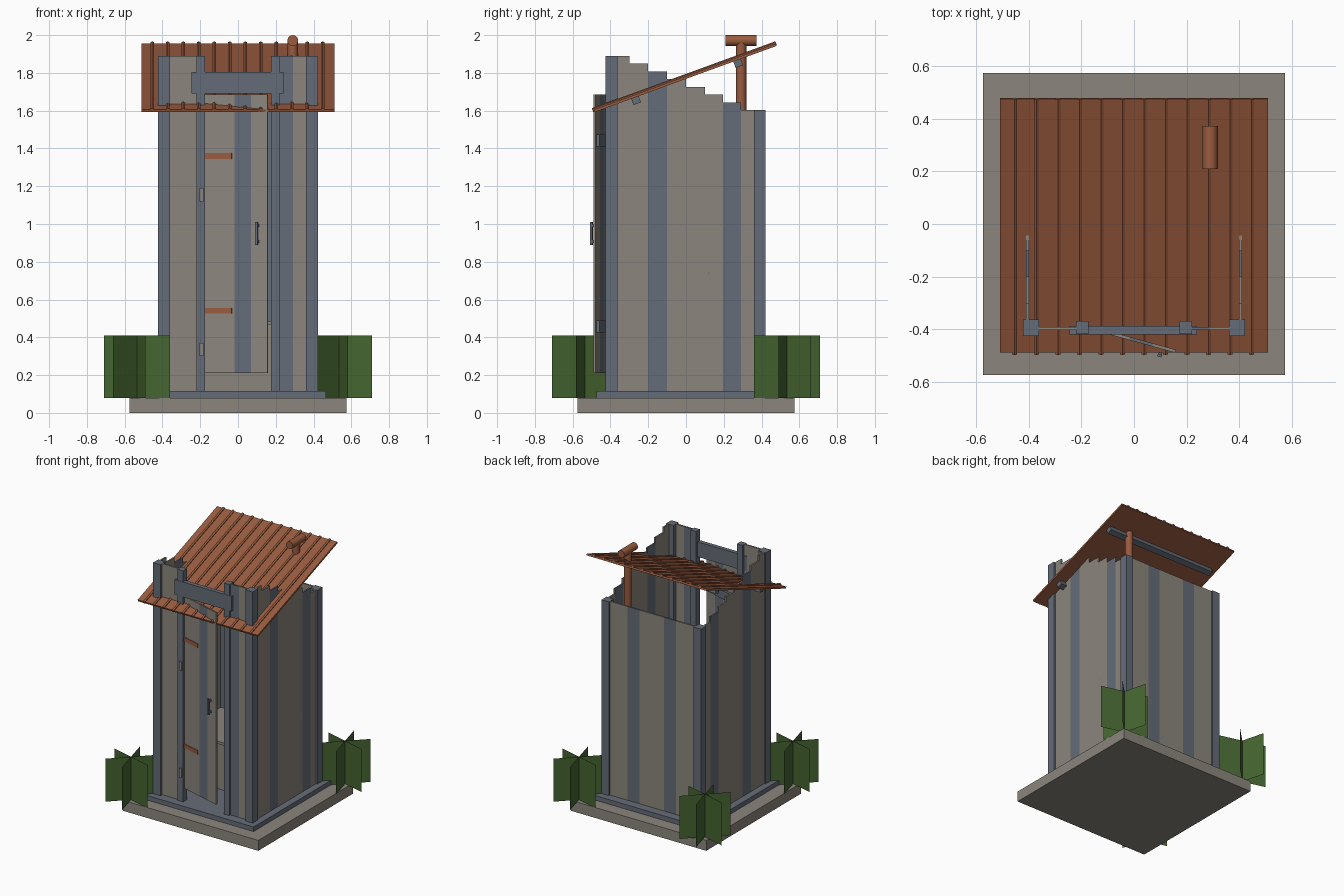
import bpy, bmesh
from math import radians, pi
from mathutils import Matrix, Vector

if "Cube" in bpy.data.objects:
    bpy.data.objects.remove(bpy.data.objects["Cube"])


def material(name, rgb):
    m = bpy.data.materials.new(name)
    m.diffuse_color = (*rgb, 1)
    m.use_nodes = True
    m.node_tree.nodes["Principled BSDF"].inputs["Base Color"].default_value = m.diffuse_color
    return m


GREY = material("weathered_grey", (0.26, 0.235, 0.205))
BLUE = material("slate_blue", (0.13, 0.15, 0.185))
RUST = material("rust", (0.32, 0.105, 0.05))
GREEN = material("leaf_green", (0.06, 0.13, 0.03))
ID = Matrix.Identity(4)


def finish(name, bm, mat):
    me = bpy.data.meshes.new(name)
    bm.to_mesh(me)
    bm.free()
    me.materials.append(mat)
    ob = bpy.data.objects.new(name, me)
    bpy.context.collection.objects.link(ob)
    return ob


def box(name, lo, hi, mat, frame=ID):
    """Box between two corners, in an optional local frame."""
    lo, hi = Vector(lo), Vector(hi)
    bm = bmesh.new()
    bmesh.ops.create_cube(bm, size=1)
    bmesh.ops.scale(bm, vec=hi - lo, verts=bm.verts)
    bmesh.ops.translate(bm, vec=(lo + hi) / 2, verts=bm.verts)
    bm.transform(frame)
    return finish(name, bm, mat)


def rod(name, a, b, r, sides, mat, frame=ID):
    """Cylinder from a to b."""
    a, b = Vector(a), Vector(b)
    bm = bmesh.new()
    bmesh.ops.create_cone(bm, cap_ends=True, segments=sides, radius1=r,
                          radius2=r, depth=(b - a).length)
    turn = Vector((0, 0, 1)).rotation_difference(b - a).to_matrix().to_4x4()
    bm.transform(frame @ Matrix.Translation((a + b) / 2) @ turn)
    return finish(name, bm, mat)


Z0 = 0.08    # slab top
ZF = 0.115   # floor top

# Slab and floor
box("base_slab", (-0.575, -0.575, 0), (0.575, 0.575, Z0), GREY)
box("floor", (-0.465, -0.475, Z0), (0.465, 0.475, ZF), BLUE)

# Corner posts, door jambs and lintel
for s, side in ((-1, "left"), (1, "right")):
    x = s * 0.392
    box(f"front_post_{side}", (x - 0.031, -0.426, ZF), (x + 0.031, -0.363, 1.89), BLUE)
    box(f"back_post_{side}", (x - 0.031, 0.36, ZF), (x + 0.031, 0.422, 1.603), BLUE)
    x = s * 0.197
    box(f"door_jamb_{side}", (x - 0.023, -0.418, ZF), (x + 0.023, -0.37, 1.89), BLUE)
box("lintel", (-0.245, -0.42, 1.69), (0.24, -0.388, 1.805), BLUE)

# Side wall planks, stepping down to the back
edges = [-0.363, -0.3, -0.2, -0.1, 0.0, 0.1, 0.195, 0.29, 0.36]
for s, side in ((-1, "left"), (1, "right")):
    for i in range(8):
        x = s * 0.405
        box(f"{side}_plank_{i}", (x - 0.006, edges[i], ZF),
            (x + 0.006, edges[i + 1], 1.89 - 0.041 * i), BLUE if i in (2, 6) else GREY)

# Back wall planks
edges = [-0.361, -0.3, -0.2, -0.1, 0.0, 0.11, 0.21, 0.3, 0.361]
for i in range(8):
    box(f"back_plank_{i}", (edges[i], 0.397, ZF), (edges[i + 1], 0.409, 1.603),
        BLUE if i in (2, 5) else GREY)

# Front wall planks either side of the door
for i, (a, b, m) in enumerate(((-0.361, -0.29, GREY), (-0.29, -0.22, GREY),
                               (0.22, 0.29, BLUE), (0.29, 0.361, GREY))):
    box(f"front_plank_{i}", (a, -0.404, ZF), (b, -0.392, 1.89), m)

# Door, swung slightly open about its left edge
D = Matrix.Translation((-0.175, -0.392, 0)) @ Matrix.Rotation(radians(-15.5), 4, 'Z')
for i, (a, b, m) in enumerate(((0, 0.08, GREY), (0.08, 0.165, GREY),
                               (0.165, 0.255, BLUE), (0.255, 0.345, GREY))):
    box(f"door_plank_{i}", (a, -0.006, 0.21), (b, 0.006, 1.685), m, D)
for i, z in enumerate((0.425, 1.41)):
    box(f"door_brace_{i}", (0.02, 0.006, z), (0.325, 0.022, z + 0.065), BLUE, D)
for i, z in enumerate((0.525, 1.345)):
    box(f"hinge_strap_{i}", (0, -0.012, z), (0.15, -0.006, z + 0.03), RUST, D)
for i, z in enumerate((0.3, 1.12)):
    box(f"hinge_pin_{i}", (-0.203, -0.426, z), (-0.183, -0.415, z + 0.07), GREY)
box("door_handle", (0.284, -0.037, 0.89), (0.3, -0.026, 1.01), BLUE, D)
for i, z in enumerate((0.9, 0.985)):
    box(f"handle_stub_{i}", (0.286, -0.027, z), (0.298, -0.006, z + 0.015), BLUE, D)

# Bench inside and paper holder
box("bench_front", (-0.399, -0.1, ZF), (0.399, -0.085, 0.465), GREY)
box("bench_top", (-0.399, -0.11, 0.465), (0.399, 0.397, 0.485), GREY)
rod("paper_holder", (0.27, 0.12, 0.74), (0.412, 0.12, 0.74), 0.005, 6, BLUE)
rod("paper_roll", (0.28, 0.12, 0.74), (0.38, 0.12, 0.74), 0.04, 10, GREY)

# Roof sheet, ribs and purlins in the tilted frame
R = Matrix.Translation((0, -0.005, 1.775)) @ Matrix.Rotation(radians(20), 4, 'X')
L = 0.513
box("roof_sheet", (-0.51, -L, -0.008), (0.51, L, 0.006), RUST, R)
for i in range(12):
    x = -0.454 + 0.082 * i
    rod(f"roof_rib_{i}", (x, -L - 0.006, 0.006), (x, L + 0.002, 0.006), 0.011, 6, RUST, R)
for i, y in enumerate((-0.285, 0.29)):
    box(f"purlin_{i}", (-0.46, y - 0.021, -0.043), (0.46, y + 0.021, -0.008), BLUE, R)

# Vent pipe with a crosswise cap
for ob in (rod("vent_pipe", (0.29, 0.292, 0.485), (0.29, 0.292, 1.97), 0.027, 12, RUST),
           rod("vent_cap", (0.29, 0.21, 1.971), (0.29, 0.374, 1.971), 0.029, 12, RUST)):
    for p in ob.data.polygons:
        p.use_smooth = len(p.vertices) == 4

# Bushes: three crossed leaf cards each
for n, (cx, cy) in enumerate(((-0.535, -0.535), (-0.535, 0.535), (0.535, 0.535))):
    bm = bmesh.new()
    for deg in (-15, 45, 105):
        d = Matrix.Rotation(radians(deg), 3, 'Z') @ Vector((0.18, 0, 0))
        c = Vector((cx, cy, 0))
        bm.faces.new([bm.verts.new(c + s * d + Vector((0, 0, z)))
                      for s, z in ((-1, Z0), (1, Z0), (1, 0.41), (-1, 0.41))])
    finish(f"bush_{n}", bm, GREEN)
